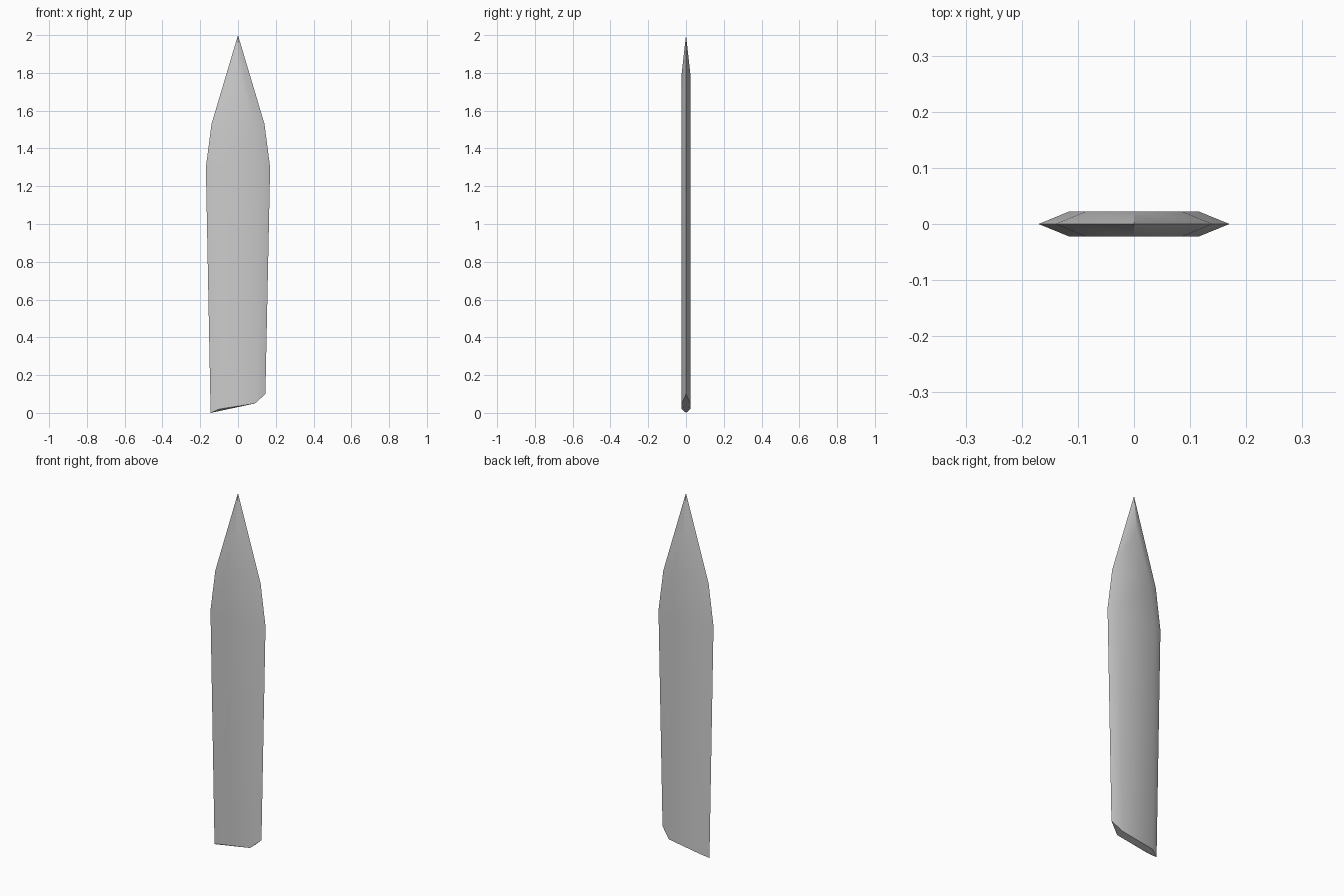
import bpy, bmesh, math

if "Cube" in bpy.data.objects:
    bpy.data.objects.remove(bpy.data.objects["Cube"])

T = 0.0225  # half thickness of the flat

# Stations up the blade: left edge, left flat, right flat, right edge as (x, z)
stations = [
    [(-0.145, 0.0), (-0.10, 0.02), (0.09, 0.05), (0.145, 0.10)],
    [(-0.17, 1.30), (-0.115, 1.30), (0.115, 1.30), (0.17, 1.30)],
    [(-0.14, 1.53), (-0.085, 1.53), (0.085, 1.53), (0.14, 1.53)],
    [(0.0, 2.0), (0.0, 1.80), (0.0, 1.80), (0.0, 2.0)],
]

# Blade: hexagonal sections lofted to a point
bm = bmesh.new()
rings = []
for l, fl, fr, r in stations:
    pts = [(l, 0), (fl, -T), (fr, -T), (r, 0), (fr, T), (fl, T)]
    rings.append([bm.verts.new((x, y, z)) for (x, z), y in pts])
for a, b in zip(rings, rings[1:]):
    for i in range(6):
        j = (i + 1) % 6
        bm.faces.new((a[i], a[j], b[j], b[i]))

# Slanted broken-off base
bm.faces.new(rings[0][::-1])
bmesh.ops.remove_doubles(bm, verts=bm.verts, dist=0.0005)
bmesh.ops.recalc_face_normals(bm, faces=bm.faces)

mesh = bpy.data.meshes.new("blade")
bm.to_mesh(mesh)
bm.free()
blade = bpy.data.objects.new("blade", mesh)
bpy.context.collection.objects.link(blade)

# Smooth over the bevels, sharp at the cutting edge and base
bpy.context.view_layer.objects.active = blade
blade.select_set(True)
bpy.ops.object.shade_smooth_by_angle(angle=math.radians(35))
